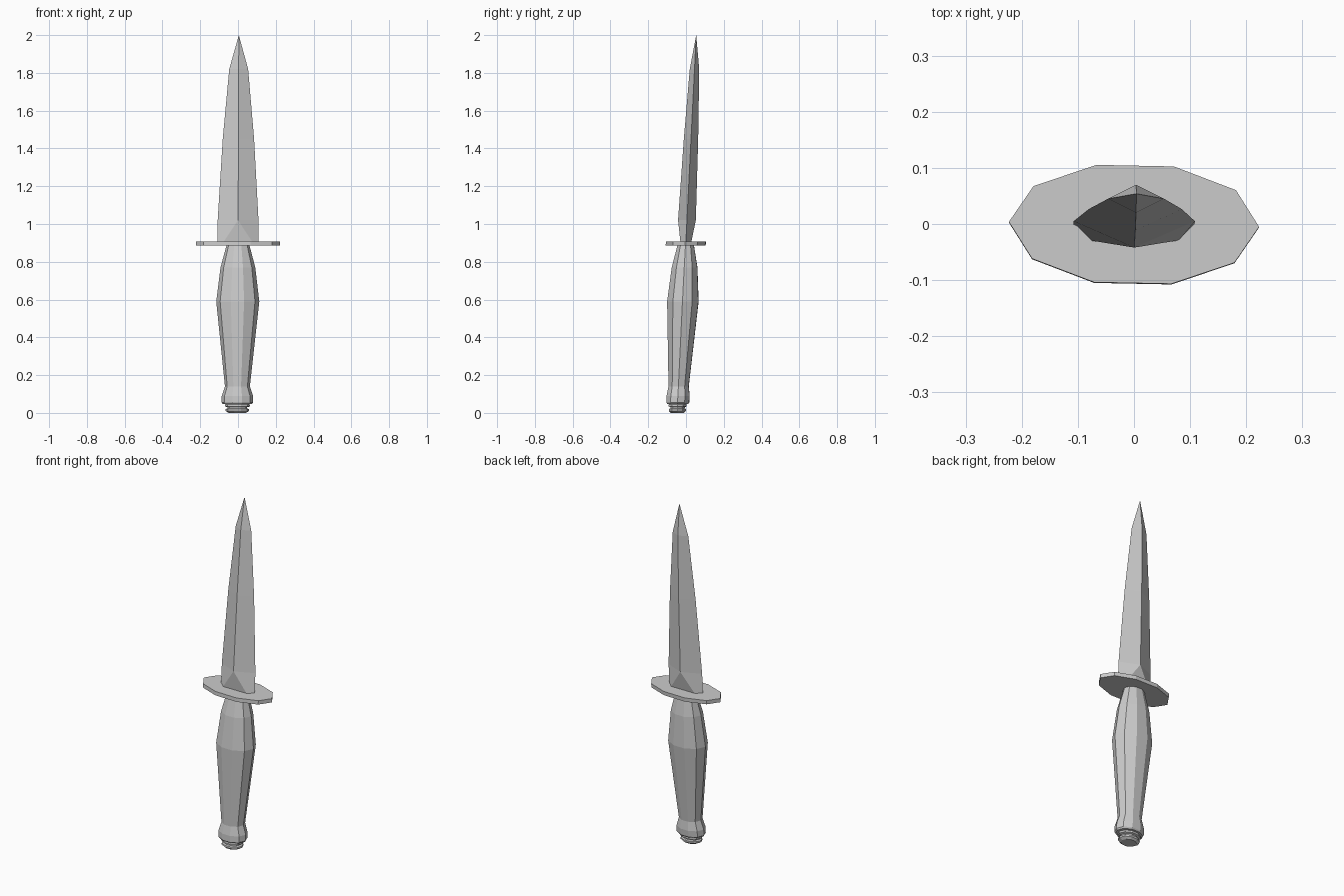
import bpy, math

if "Cube" in bpy.data.objects:
    bpy.data.objects.remove(bpy.data.objects["Cube"])

SIDES = 10


def lean(x, y, z):
    # the whole dagger leans slightly backwards along its length
    return (x + 0.004 * (z - 0.9), y + 0.05 * (z - 0.92), z)


def make_object(name, verts, faces):
    mesh = bpy.data.meshes.new(name)
    mesh.from_pydata(verts, [], faces)
    mesh.update()
    obj = bpy.data.objects.new(name, mesh)
    bpy.context.collection.objects.link(obj)
    return obj


def loft(name, rings, turn=0.0):
    """Stack of elliptical rings given as (z, x radius, y radius)."""
    verts, faces = [], []
    c, s = math.cos(turn), math.sin(turn)
    for z, rx, ry in rings:
        for i in range(SIDES):
            a = 2 * math.pi * i / SIDES
            x, y = rx * math.cos(a), ry * math.sin(a)
            verts.append(lean(x * c - y * s, x * s + y * c, z))
    for k in range(len(rings) - 1):
        for i in range(SIDES):
            j = (i + 1) % SIDES
            lo, hi = k * SIDES, (k + 1) * SIDES
            faces.append((lo + i, lo + j, hi + j, hi + i))
    faces.append(tuple(reversed(range(SIDES))))
    faces.append(tuple(range(len(verts) - SIDES, len(verts))))
    return make_object(name, verts, faces)


# Grip with flared pommel end
loft("grip", [(0.048, 0.078, 0.058), (0.056, 0.084, 0.063),
              (0.09, 0.083, 0.064), (0.14, 0.066, 0.056),
              (0.59, 0.114, 0.087), (0.77, 0.092, 0.071),
              (0.89, 0.06, 0.045)], -0.02)

# Stepped button below the pommel
loft("pommel_button", [(0.0, 0.045, 0.036), (0.01, 0.062, 0.047),
                       (0.02, 0.062, 0.047), (0.024, 0.052, 0.04),
                       (0.03, 0.052, 0.04), (0.034, 0.066, 0.05),
                       (0.044, 0.066, 0.05), (0.05, 0.055, 0.042)])

# Oval cross guard
loft("guard", [(0.885, 0.223, 0.11), (0.907, 0.223, 0.11)], -0.02)

# Blade: six-sided foot, diamond sections, pointed tip
w, u, d = 0.108, 0.08, 0.028
verts = [lean(x, y, 0.9) for x, y in
         [(w, 0), (u, d), (-u, d), (-w, 0), (-u, -d), (u, -d)]]
sections = [(1.02, 0.108, 0.047), (1.45, 0.083, 0.038), (1.82, 0.05, 0.025)]
for z, rx, ry in sections:
    verts += [lean(x, y, z) for x, y in [(rx, 0), (0, ry), (-rx, 0), (0, -ry)]]
verts.append(lean(0, 0, 2.0))
tip = len(verts) - 1

faces = [(5, 4, 3, 2, 1, 0), (1, 2, 7), (4, 5, 9),
         (0, 1, 7, 6), (2, 3, 8, 7), (3, 4, 9, 8), (5, 0, 6, 9)]
for k in range(len(sections)):
    lo = 6 + 4 * k
    for i in range(4):
        j = (i + 1) % 4
        if k < len(sections) - 1:
            faces.append((lo + i, lo + j, lo + 4 + j, lo + 4 + i))
        else:
            faces.append((lo + i, lo + j, tip))
make_object("blade", verts, faces)
